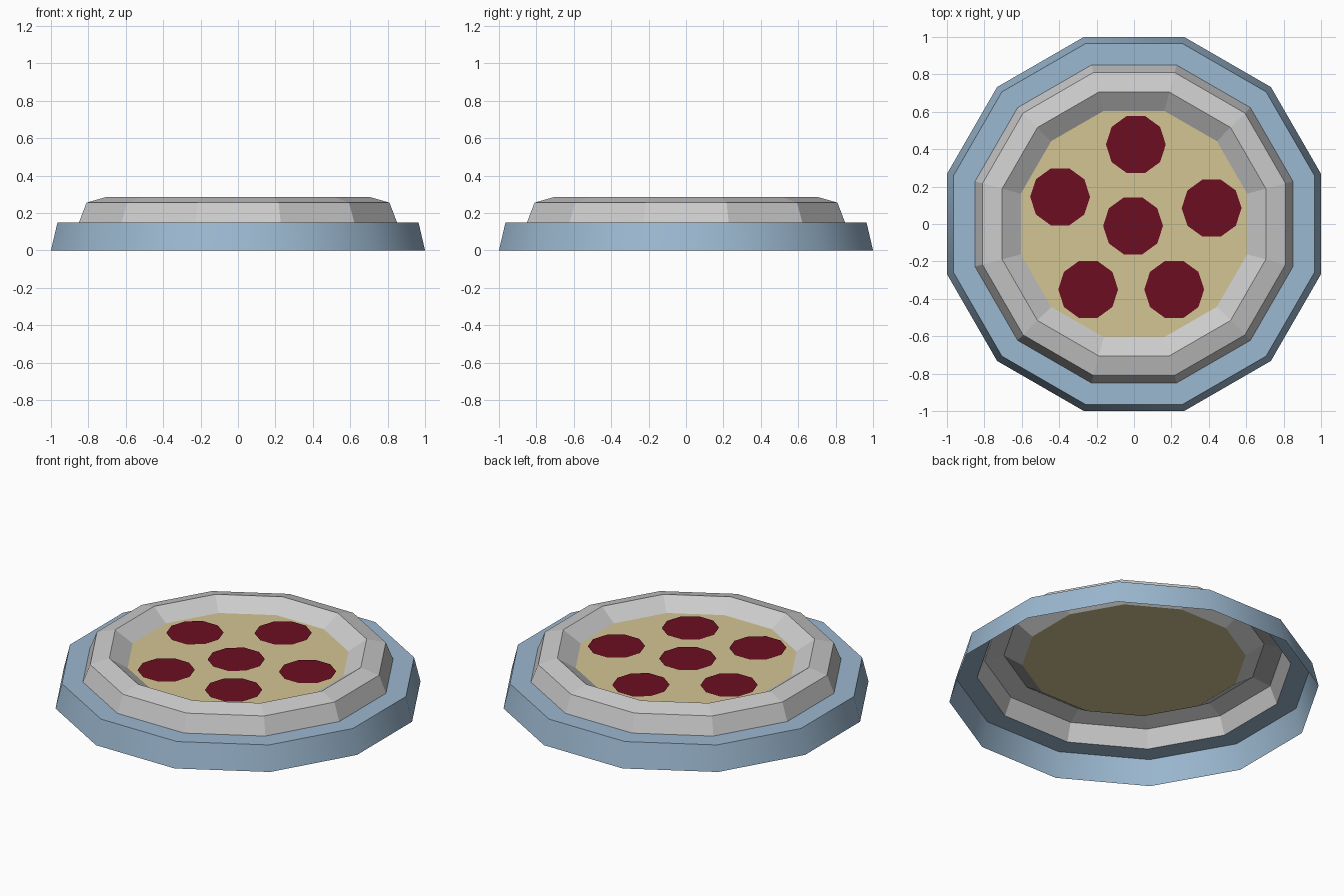
import bpy
from math import cos, sin, pi, radians

if "Cube" in bpy.data.objects:
    bpy.data.objects.remove(bpy.data.objects["Cube"])

SIDES = 12


def material(name, rgb):
    m = bpy.data.materials.new(name)
    m.diffuse_color = (*rgb, 1)
    m.use_nodes = True
    m.node_tree.nodes["Principled BSDF"].inputs["Base Color"].default_value = m.diffuse_color
    return m


def make_object(name, verts, faces, mat=None):
    me = bpy.data.meshes.new(name)
    me.from_pydata(verts, [], faces)
    if mat:
        me.materials.append(mat)
    ob = bpy.data.objects.new(name, me)
    bpy.context.collection.objects.link(ob)
    return ob


def ring(radius, z, n, start=0.0, cx=0.0, cy=0.0):
    return [(cx + radius * cos(start + 2 * pi * i / n),
             cy + radius * sin(start + 2 * pi * i / n), z) for i in range(n)]


def lathe(name, profile, mat=None):
    """Open twelve-sided shell; profile gives (flat-to-centre distance, z)."""
    verts, faces = [], []
    for a, z in profile:
        verts += ring(a / cos(pi / SIDES), z, SIDES, pi / SIDES)
    for k in range(len(profile) - 1):
        for i in range(SIDES):
            j = (i + 1) % SIDES
            b, t = k * SIDES, (k + 1) * SIDES
            faces.append((b + i, b + j, t + j, t + i))
    return make_object(name, verts, faces, mat)


def disc(name, radius, z, n, mat, start=0.0, cx=0.0, cy=0.0):
    return make_object(name, ring(radius, z, n, start, cx, cy), [tuple(range(n))], mat)


blue = material("plate_blue", (0.33, 0.48, 0.63))
yellow = material("cheese_yellow", (0.65, 0.56, 0.29))
red = material("pepperoni_red", (0.15, 0.004, 0.015))

# Plate: sloping rim wall and flat top ledge, open underneath
plate = lathe("plate", [(1.0, 0.0), (0.965, 0.15), (0.85, 0.15)], blue)
bpy.context.view_layer.objects.active = plate
plate.select_set(True)
bpy.ops.object.shade_smooth_by_angle(angle=radians(35))

# Crust: raised faceted ring
lathe("crust", [(0.85, 0.15), (0.81, 0.255), (0.705, 0.285), (0.605, 0.217)])

# Cheese floor inside the crust
disc("cheese", 0.605 / cos(pi / SIDES), 0.217, SIDES, yellow, pi / SIDES)

# Pepperoni slices lying on the cheese
for x, y in [(0.01, 0.425), (-0.395, 0.145), (0.415, 0.085),
             (-0.005, -0.01), (-0.245, -0.35), (0.215, -0.35)]:
    disc("pepperoni", 0.16, 0.222, 10, red, cx=x, cy=y)
